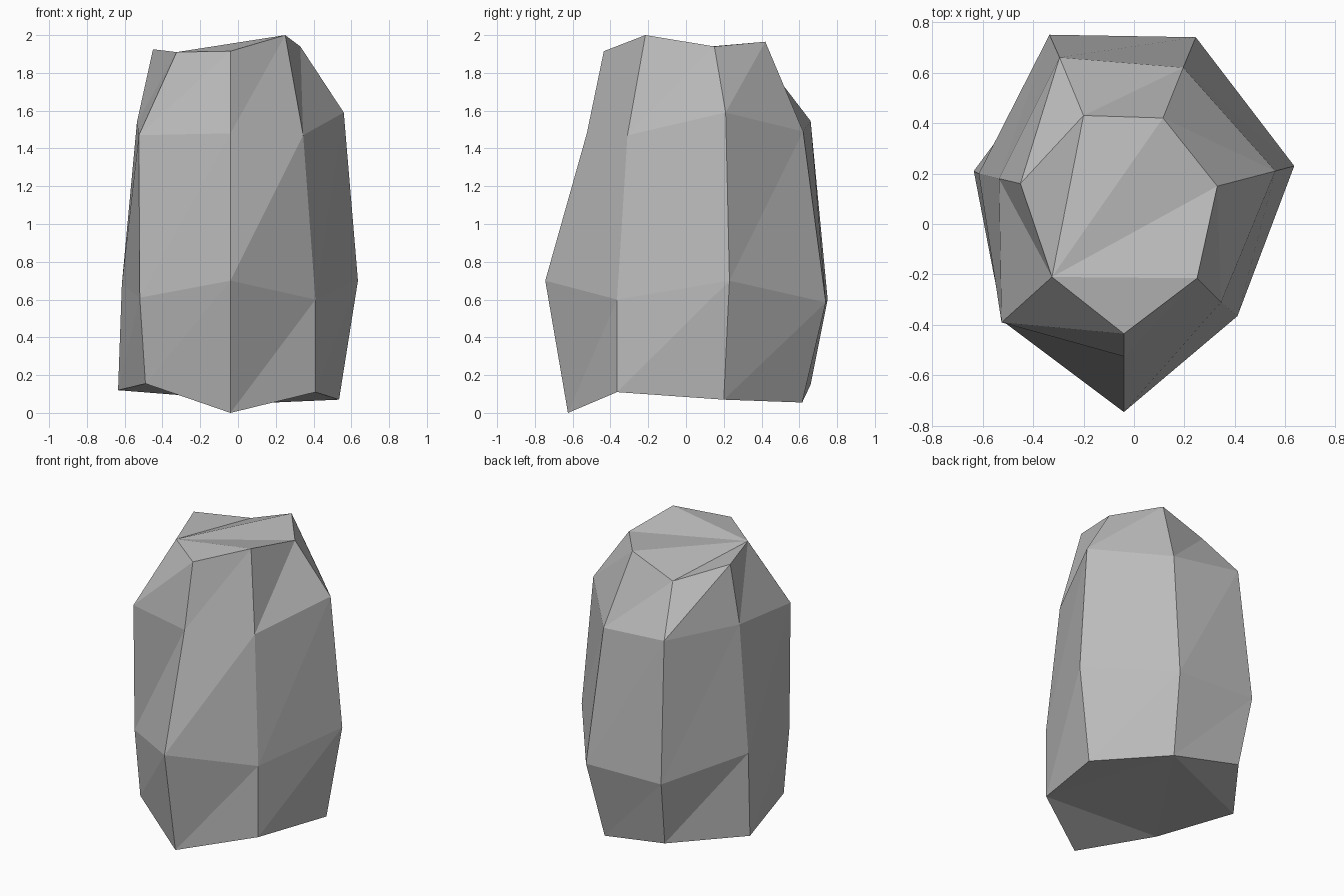
import bpy
import bmesh

default_cube = bpy.data.objects.get("Cube")
if default_cube:
    bpy.data.objects.remove(default_cube, do_unlink=True)

# Stone material
stone = bpy.data.materials.new("grey_stone")
stone.use_nodes = True
stone_color = (0.5, 0.5, 0.5, 1)
stone.diffuse_color = stone_color
stone.node_tree.nodes["Principled BSDF"].inputs["Base Color"].default_value = stone_color

# Rough seven-sided cross-sections, bottom to top, each starting at the front
# corner and running counter-clockwise
base = [(-.04, -.625, 0), (.41, -.365, .11), (.535, .2, .07), (.19, .615, .055),
        (-.3, .66, .15), (-.635, .21, .12), (-.49, -.365, .155)]
belly = [(-.04, -.745, .7), (.41, -.365, .6), (.635, .23, .7), (.245, .74, .585),
         (-.335, .75, .6), (-.615, .2, .68), (-.52, -.385, .61)]
shoulder = [(-.04, -.525, 1.48), (.345, -.31, 1.47), (.56, .21, 1.59), (.195, .62, 1.49),
            (-.295, .66, 1.545), (-.535, .18, 1.54), (-.525, -.39, 1.47)]
crown = [(-.04, -.435, 1.915), (.25, -.215, 2), (.33, .15, 1.94), (.115, .42, 1.965),
         (-.2, .43, 1.845), (-.45, .16, 1.925), (-.325, -.21, 1.91)]

bm = bmesh.new()
rings = [[bm.verts.new(point) for point in section]
         for section in (base, belly, shoulder, crown)]
count = len(base)


def bridge(lower, upper):
    """Join two rings with triangles whose diagonals rise to the next column."""
    for i in range(count):
        j = (i + 1) % count
        bm.faces.new((lower[i], lower[j], upper[j]))
        bm.faces.new((lower[i], upper[j], upper[i]))


# Faceted sides
for lower, upper in zip(rings, rings[1:]):
    bridge(lower, upper)

# Top facets fan out from the front right corner
top = rings[-1]
for i in range(count - 2):
    bm.faces.new((top[-1], top[i], top[i + 1]))

# Underside facets
front, front_left, left, back_left, back_right, right, front_right = rings[0]
for facet in ((front, front_right, front_left),
              (front_left, back_left, left),
              (back_left, right, back_right),
              (front_left, front_right, back_left),
              (back_left, front_right, right)):
    bm.faces.new(facet)

bmesh.ops.recalc_face_normals(bm, faces=bm.faces)
mesh = bpy.data.meshes.new("rock")
bm.to_mesh(mesh)
bm.free()
mesh.materials.append(stone)
rock = bpy.data.objects.new("rock", mesh)
bpy.context.collection.objects.link(rock)
